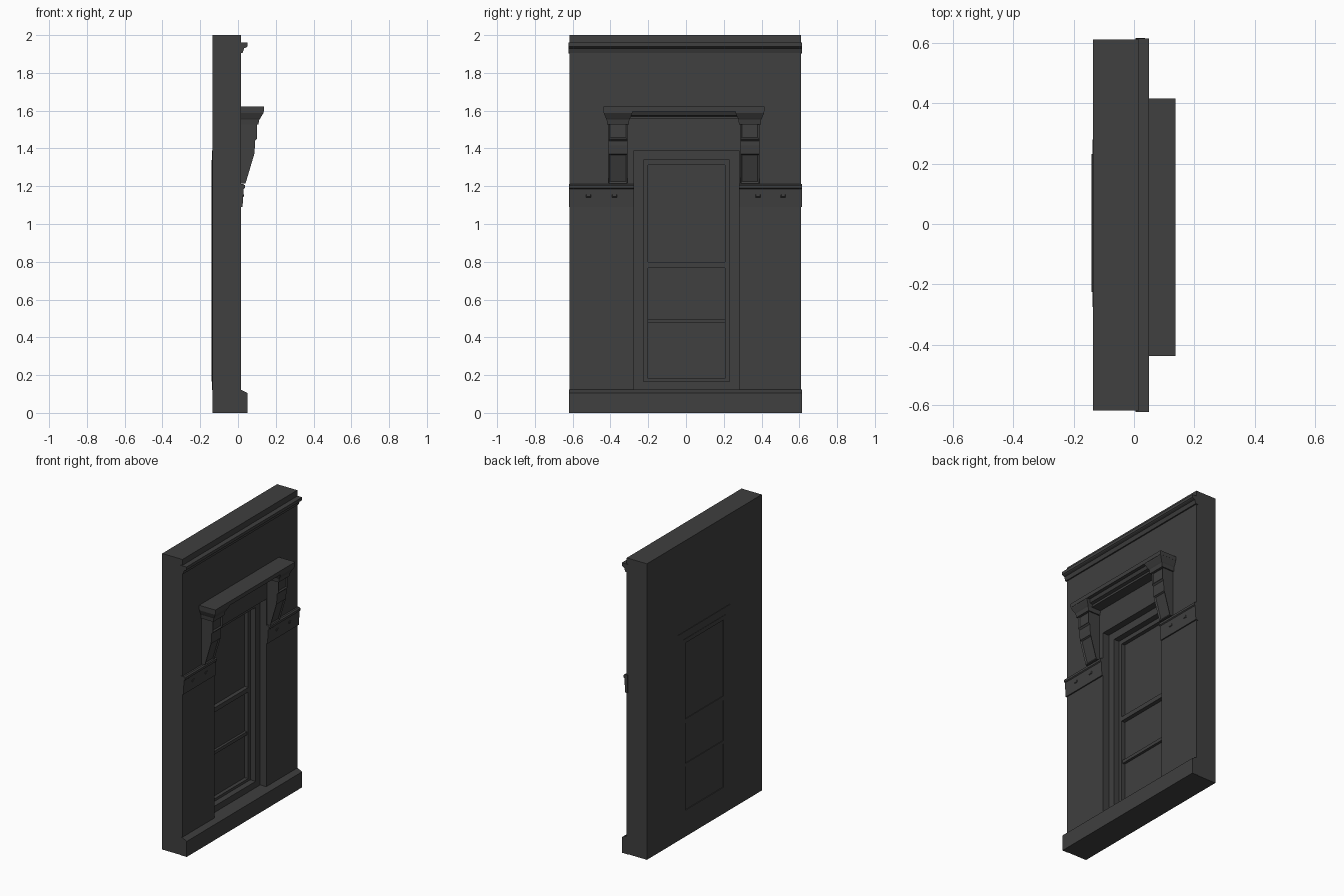
import bpy
import bmesh

cube = bpy.data.objects.get("Cube")
if cube:
    bpy.data.objects.remove(cube, do_unlink=True)

stone = bpy.data.materials.new("dark_grey_stone")
stone.use_nodes = True
colour = (0.05, 0.05, 0.05, 1)
stone.diffuse_color = colour
stone.node_tree.nodes["Principled BSDF"].inputs["Base Color"].default_value = colour


def finish(name, bm):
    bmesh.ops.recalc_face_normals(bm, faces=bm.faces)
    mesh = bpy.data.meshes.new(name)
    bm.to_mesh(mesh)
    bm.free()
    mesh.materials.append(stone)
    obj = bpy.data.objects.new(name, mesh)
    bpy.context.collection.objects.link(obj)
    return obj


def loft(name, loops, closed=False):
    """Join a row of equal-length loops; cap the ends or close into a ring."""
    bm = bmesh.new()
    rings = [[bm.verts.new(p) for p in loop] for loop in loops]
    pairs = list(zip(rings, rings[1:]))
    if closed:
        pairs.append((rings[-1], rings[0]))
    else:
        bm.faces.new(rings[0])
        bm.faces.new(rings[-1])
    n = len(rings[0])
    for a, b in pairs:
        for i in range(n):
            j = (i + 1) % n
            bm.faces.new((a[i], a[j], b[j], b[i]))
    return finish(name, bm)


def upright(x, y0, y1, z0, z1):
    return [(x, y0, z0), (x, y1, z0), (x, y1, z1), (x, y0, z1)]


def flat(z, x1, y0, y1):
    return [(WALL, y0, z), (x1, y0, z), (x1, y1, z), (WALL, y1, z)]


def box(name, x0, x1, y0, y1, z0, z1):
    return loft(name, [upright(x, y0, y1, z0, z1) for x in (x0, x1)])


def moulding(name, profile, y0, y1):
    return loft(name, [[(x, y, z) for x, z in profile] for y in (y0, y1)])


BACK, WALL, INNER = -0.135, 0.016, 0.005
OUTER = (-0.616, 0.61, 0, 2)
OPENING = (-0.275, 0.28, 0.122, 1.39)
FRAME = (-0.225, 0.231, 0.165, 1.34)
PANE = (-0.2, 0.207, 0.182, 1.312)

# Wall slab with a stepped window recess
loft("wall", [
    upright(BACK, *OUTER), upright(WALL, *OUTER),
    upright(WALL, *OPENING), upright(-0.03, *OPENING),
    upright(-0.03, *FRAME), upright(-0.07, *FRAME),
    upright(-0.07, *PANE), upright(-0.095, *PANE)])

# Sash rails
box("meeting_rail", -0.1, -0.068, PANE[0], PANE[1], 0.768, 0.798)
box("lower_rail", -0.1, -0.078, PANE[0], PANE[1], 0.475, 0.497)

# Shallow window trim on the rear face
for name, a, b, depth in (("rear_casing", OPENING, FRAME, 0.003),
                          ("rear_sash", FRAME, PANE, 0.005)):
    loft(name, [upright(BACK + 0.002, *a), upright(BACK - depth, *a),
                upright(BACK - depth, *b), upright(BACK + 0.002, *b)], closed=True)
box("rear_meeting_rail", BACK - 0.004, BACK + 0.002, PANE[0], PANE[1], 0.768, 0.798)
box("rear_lower_rail", BACK - 0.004, BACK + 0.002, PANE[0], PANE[1], 0.475, 0.497)

# Plinth and cornice run the full width
moulding("plinth", [(INNER, 0), (0.05, 0), (0.05, 0.105), (0.016, 0.123), (INNER, 0.123)],
         -0.619, 0.613)
moulding("cornice", [(INNER, 1.903), (0.024, 1.905), (0.032, 1.93), (0.044, 1.935),
                     (0.05, 1.94), (0.05, 1.96), (INNER, 1.96)], -0.622, 0.614)

# Belt course either side of the opening, with small raised studs
BELT = [(INNER, 1.09), (0.024, 1.09), (0.03, 1.185), (0.036, 1.19),
        (0.036, 1.205), (0.028, 1.212), (INNER, 1.212)]
for side, y0, y1 in (("right", -0.619, OPENING[0]), ("left", OPENING[1], 0.615)):
    moulding(side + "_belt", BELT, y0, y1)
    for k in (0.3, 0.7):
        y = y0 + (y1 - y0) * k
        loft(side + "_belt_stud", [upright(0.02, y - 0.02, y + 0.02, 1.135, 1.165),
                                   upright(0.031, y - 0.01, y + 0.01, 1.145, 1.155)])

# Hood: top slab and stepped lintel between the brackets
box("hood_slab", INNER, 0.137, -0.437, 0.415, 1.595, 1.622)
moulding("lintel", [(INNER, 1.556), (0.085, 1.556), (0.085, 1.57), (0.105, 1.575),
                    (0.115, 1.596), (INNER, 1.596)], -0.3, 0.29)

# Scroll brackets with flared capitals and sunk panels
BRACKET = [(INNER, 1.535), (0.1, 1.535), (0.1, 1.45), (0.09, 1.44), (0.09, 1.415),
           (0.086, 1.37), (0.04, 1.215), (INNER, 1.215)]
for side, y in (("right", -0.36), ("left", 0.338)):
    bracket = moulding(side + "_bracket", BRACKET, y - 0.05, y + 0.05)
    bm = bmesh.new()
    bm.from_mesh(bracket.data)
    for face in [f for f in bm.faces if f.normal.x > 0.8 and f.calc_area() > 0.008]:
        bmesh.ops.inset_region(bm, faces=[face], thickness=0.012, depth=-0.008)
    bm.to_mesh(bracket.data)
    bm.free()
    loft(side + "_capital", [
        flat(z, x, y - w, y + w) for z, x, w in (
            (1.527, 0.108, 0.058), (1.553, 0.113, 0.06), (1.56, 0.118, 0.064),
            (1.588, 0.135, 0.076), (1.62, 0.136, 0.077))])
